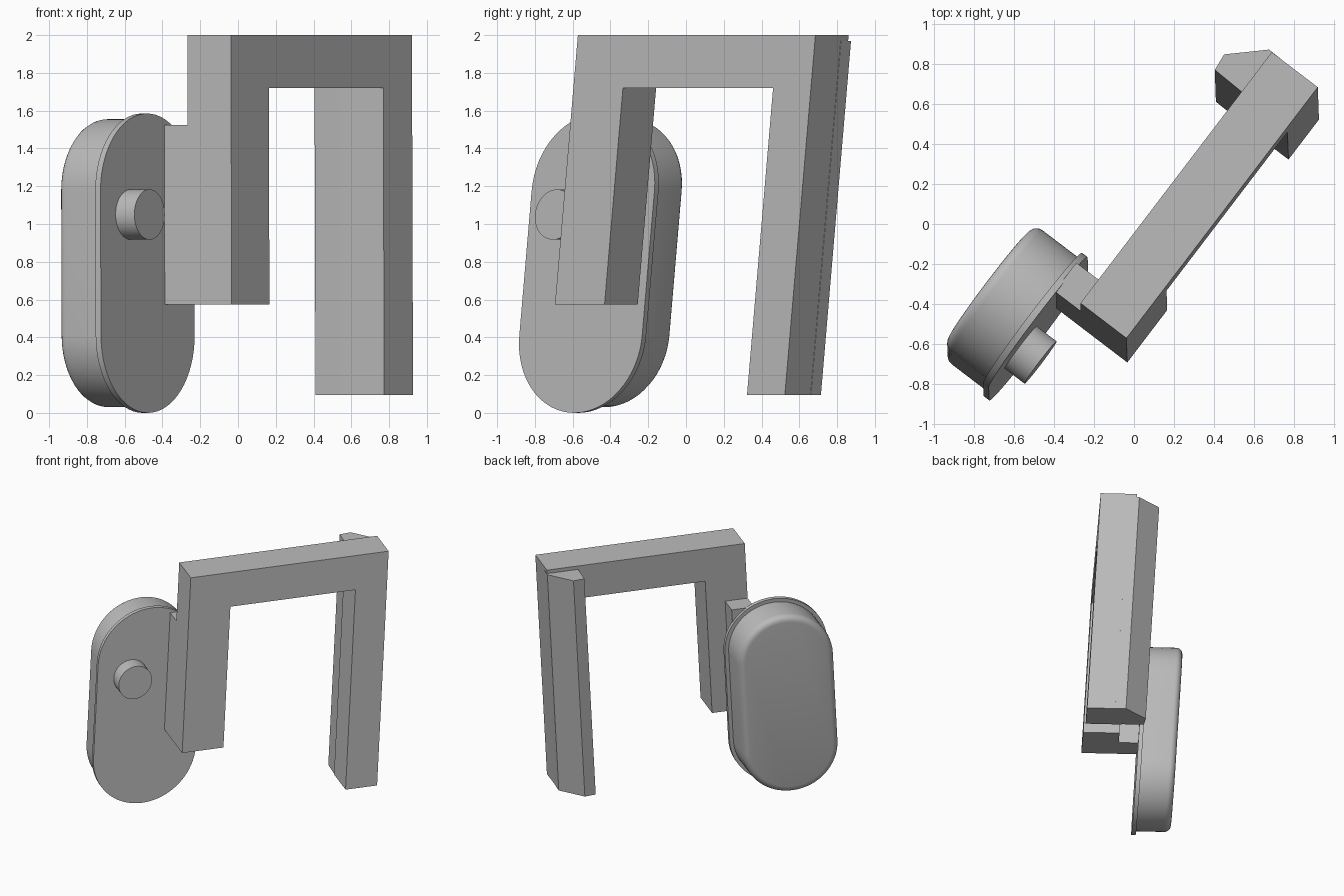
import bpy
import bmesh
from math import sin, cos, pi
from mathutils import Matrix

cube = bpy.data.objects.get("Cube")
if cube:
    bpy.data.objects.remove(cube, do_unlink=True)

grey = bpy.data.materials.new("plain_grey")
grey.use_nodes = True
colour = (0.5, 0.5, 0.5, 1)
grey.diffuse_color = colour
grey.node_tree.nodes["Principled BSDF"].inputs["Base Color"].default_value = colour

# Local axes: along the gate, out of its face, up (leaning slightly back)
PLACE = Matrix(((0.606, 0.795, -0.003, 0),
                (0.795, -0.606, 0.085, 0),
                (0, 0, 1, 0),
                (0, 0, 0, 1)))


def prism(name, outline, lo, hi, upright=False, bevel=0, smooth=False):
    """Extrude an outline from lo to hi, outwards or (upright) upwards."""
    bm = bmesh.new()

    def point(a, b, t):
        return (a, b, t) if upright else (a, t, b)

    near = bm.faces.new([bm.verts.new(point(a, b, lo)) for a, b in outline])
    rim = list(near.edges)
    new = bmesh.ops.extrude_face_region(bm, geom=[near], use_keep_orig=True)["geom"]
    for v in [g for g in new if isinstance(g, bmesh.types.BMVert)]:
        v.co[2 if upright else 1] = hi
    bmesh.ops.recalc_face_normals(bm, faces=bm.faces)
    if bevel:
        bmesh.ops.bevel(bm, geom=rim, offset=bevel, segments=5,
                        profile=0.5, affect='EDGES')
    bm.transform(PLACE)
    bmesh.ops.recalc_face_normals(bm, faces=bm.faces)
    mesh = bpy.data.meshes.new(name)
    bm.to_mesh(mesh)
    bm.free()
    mesh.materials.append(grey)
    obj = bpy.data.objects.new(name, mesh)
    bpy.context.collection.objects.link(obj)
    if smooth:
        bpy.ops.object.select_all(action='DESELECT')
        obj.select_set(True)
        bpy.context.view_layer.objects.active = obj
        bpy.ops.object.shade_smooth_by_angle()
    return obj


def rect(a0, a1, b0, b1):
    return [(a0, b0), (a1, b0), (a1, b1), (a0, b1)]


def pill(centre, radius, low, high, steps=32):
    """Upright outline with round ends; a circle when the ends meet."""
    pts = []
    for mid, start in ((high - radius, 0), (low + radius, pi)):
        for i in range(steps + 1):
            t = start + pi * i / steps
            pts.append((centre + radius * cos(t), mid + radius * sin(t)))
    return pts


# Gate frame: short leg, top bar and long leg in one outline
frame = prism("gate_frame",
              [(-0.61, 0.575), (-0.28, 0.575), (-0.28, 1.72), (0.72, 1.72),
               (0.72, 0.095), (0.972, 0.095), (0.972, 2), (-0.61, 2)],
              0.135, 0.425)

# Two small latch slots in the inner corner of the short leg
for low, high in ((1.25, 1.28), (1.33, 1.355)):
    cutter = prism("latch_cutter", rect(-0.32, -0.27, low, high), 0.405, 0.44)
    cut = frame.modifiers.new("latch_slot", 'BOOLEAN')
    cut.object = cutter
    cut.solver = 'EXACT'
    bpy.context.view_layer.objects.active = frame
    bpy.ops.object.modifier_apply(modifier=cut.name)
    bpy.data.objects.remove(cutter, do_unlink=True)

# Chamfered back of the long leg
prism("long_leg_back",
      [(0.722, 0.2), (0.73, -0.04), (0.82, -0.05), (0.976, 0.115), (0.974, 0.2)],
      0.095, 1.97, upright=True)

# Block joining the short leg to the plate
prism("plate_bracket", rect(-0.61, -0.43, 0.575, 1.525), -0.03, 0.135)

# Round-ended plate, rounded housing behind it, knob in front
prism("face_plate", pill(-0.76, 0.409, 0, 1.585), -0.055, -0.02, smooth=True)
prism("housing", pill(-0.76, 0.379, 0.03, 1.555), -0.33, -0.055,
      bevel=0.05, smooth=True)
knob_outline = [(-0.905 + 0.133 * cos(2 * pi * i / 48),
                 1.05 + 0.133 * sin(2 * pi * i / 48)) for i in range(48)]
prism("knob", knob_outline, -0.03, 0.105, smooth=True)
